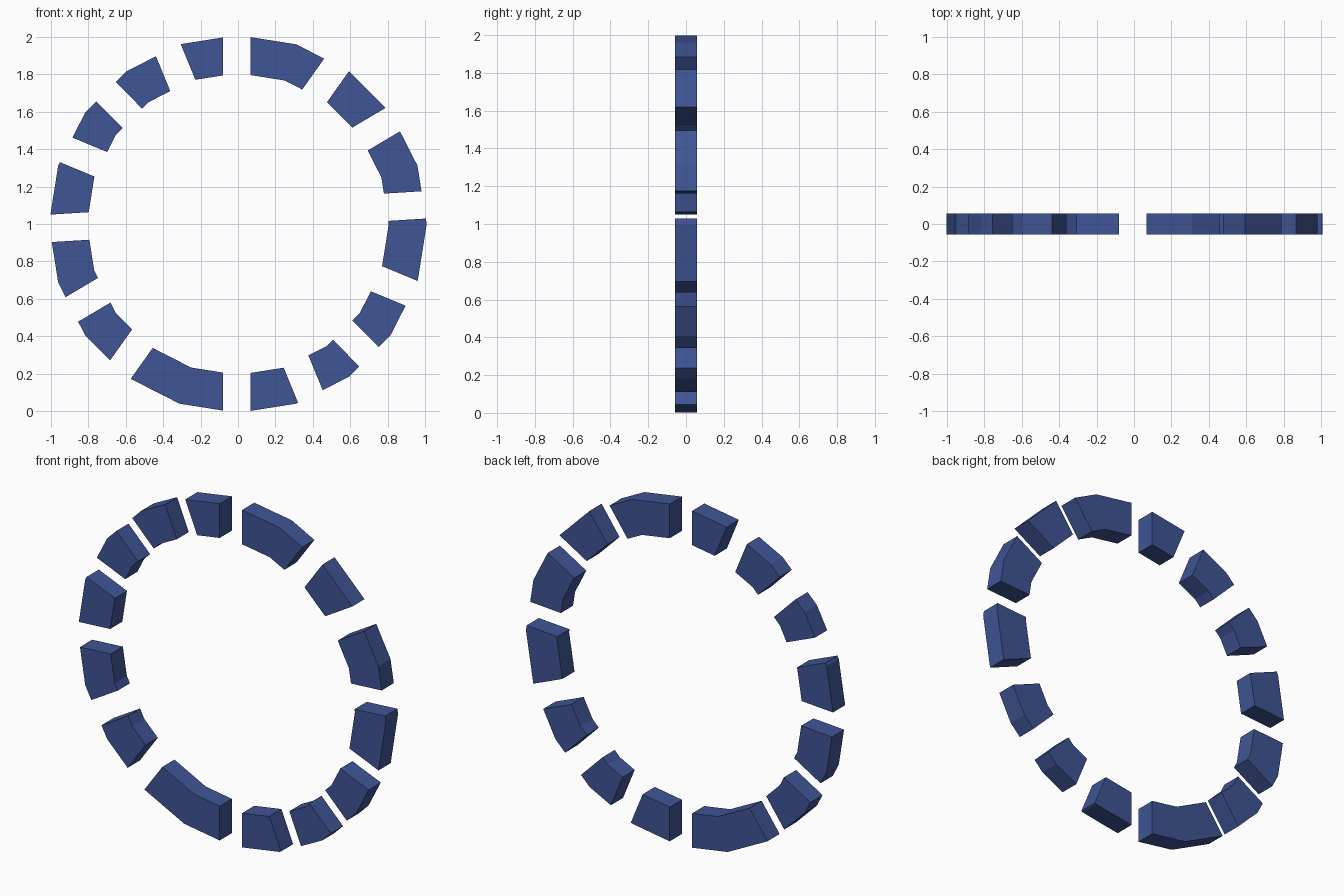
import bpy, bmesh
from math import sin, cos, radians, pi
from mathutils import Vector

if "Cube" in bpy.data.objects:
    bpy.data.objects.remove(bpy.data.objects["Cube"])

SIDES, OUTER, INNER, HALF_DEPTH = 20, 1.01, 0.807, 0.057
CENTRE = Vector((-0.001, 0, 1))
HALF_GAP = 0.0735

# straight gaps crossing the whole ring: (angle in degrees, sideways offset)
GAPS = [(-67.7, -0.009), (-45.2, 0.002), (-22.55, -0.014), (3.6, -0.0395),
        (30.6, -0.0585), (54.65, -0.0615), (90, -0.0055)]
GAPS.append((GAPS[0][0] + 180, -GAPS[0][1]))

blue = bpy.data.materials.new("blue")
blue.diffuse_color = (0.05, 0.09, 0.30, 1)
blue.use_nodes = True
blue.node_tree.nodes["Principled BSDF"].inputs["Base Color"].default_value = blue.diffuse_color


def make_ring():
    """Faceted ring with a rectangular cross-section."""
    bm = bmesh.new()
    section = [(OUTER, -HALF_DEPTH), (OUTER, HALF_DEPTH),
               (INNER, HALF_DEPTH), (INNER, -HALF_DEPTH)]
    loops = []
    for i in range(SIDES):
        a = 2 * pi * i / SIDES
        loops.append([bm.verts.new((r * cos(a), y, r * sin(a))) for r, y in section])
    for i in range(SIDES):
        p, q = loops[i], loops[(i + 1) % SIDES]
        for k in range(4):
            m = (k + 1) % 4
            bm.faces.new((p[k], p[m], q[m], q[k]))
    return bm


def cut(bm, gap, side):
    """Keep what lies beyond one edge of a gap, then cap the cut."""
    angle, offset = radians(gap[0]), gap[1]
    normal = Vector((sin(angle), 0, -cos(angle)))
    bmesh.ops.bisect_plane(bm, geom=bm.verts[:] + bm.edges[:] + bm.faces[:],
                           plane_co=normal * (offset + side * HALF_GAP),
                           plane_no=normal * side, clear_inner=True)
    bmesh.ops.holes_fill(bm, edges=[e for e in bm.edges if e.is_boundary], sides=0)


# one block on each side of the ring between neighbouring gaps
for i in range(len(GAPS) - 1):
    for side, label in ((1, "a"), (-1, "b")):
        bm = make_ring()
        cut(bm, GAPS[i], -side)
        cut(bm, GAPS[i + 1], side)
        bmesh.ops.recalc_face_normals(bm, faces=bm.faces[:])
        name = f"ring_block_{i + 1}{label}"
        mesh = bpy.data.meshes.new(name)
        bm.to_mesh(mesh)
        bm.free()
        mesh.materials.append(blue)
        block = bpy.data.objects.new(name, mesh)
        block.location = CENTRE
        bpy.context.collection.objects.link(block)
